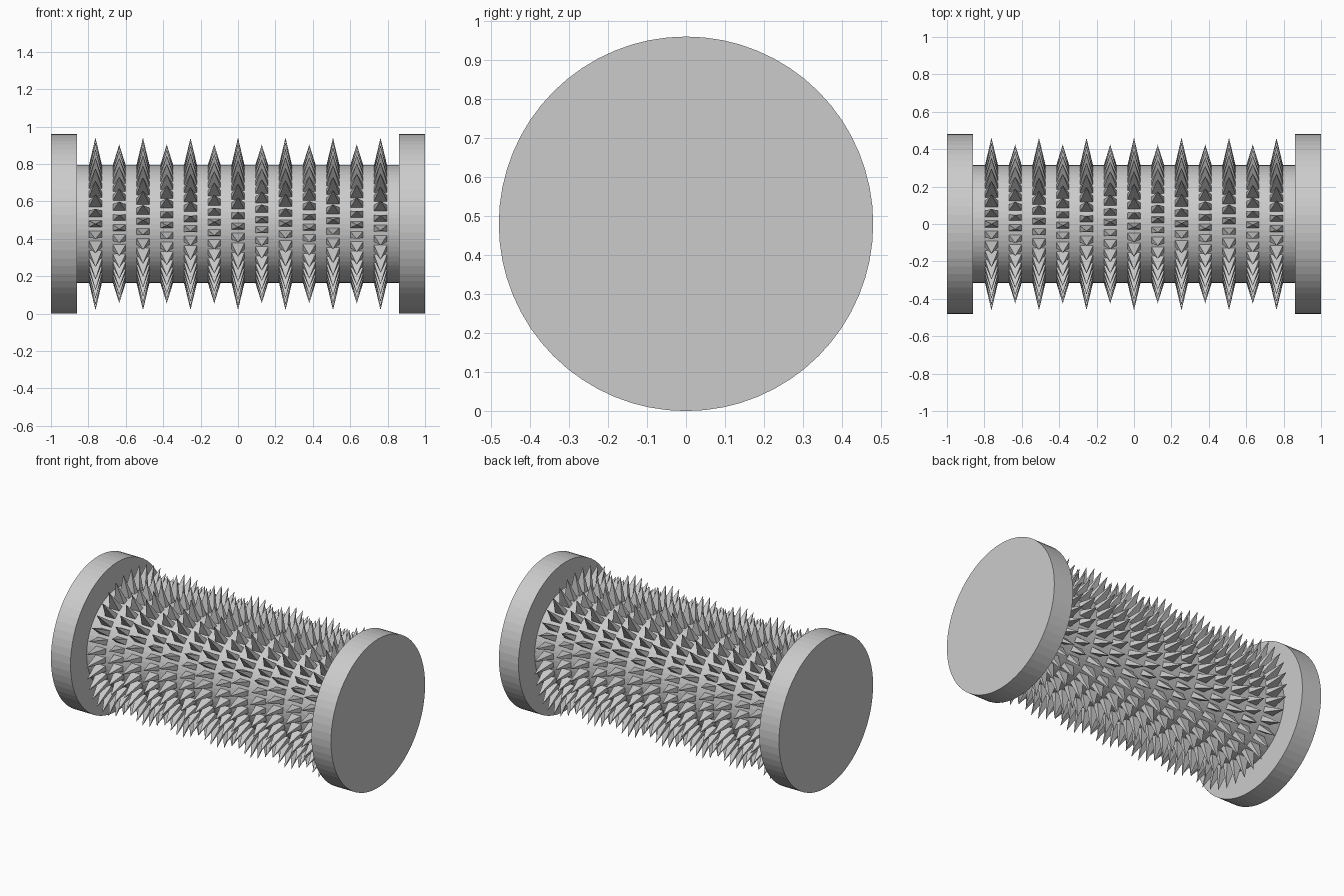
import bpy, bmesh, math
from mathutils import Matrix

if "Cube" in bpy.data.objects:
    bpy.data.objects.remove(bpy.data.objects["Cube"])

AXIS_Z = 0.48      # height of the roller axis
DRUM_R = 0.315
SIDES = 64
RINGS = 13
SPIKES = 36


def cylinder_x(name, x0, x1, radius):
    """Flat-shaded cylinder lying along x."""
    bm = bmesh.new()
    bmesh.ops.create_cone(bm, cap_ends=True, segments=SIDES,
                          radius1=radius, radius2=radius, depth=x1 - x0)
    bm.transform(Matrix.Translation(((x0 + x1) / 2, 0, AXIS_Z))
                 @ Matrix.Rotation(math.pi / 2, 4, 'Y'))
    return finish(name, bm)


def finish(name, bm):
    bmesh.ops.recalc_face_normals(bm, faces=bm.faces)
    mesh = bpy.data.meshes.new(name)
    bm.to_mesh(mesh)
    bm.free()
    obj = bpy.data.objects.new(name, mesh)
    bpy.context.collection.objects.link(obj)
    return obj


def add_spike(bm, x, angle, tip_r):
    """Four-sided spike, wide along the axis and thin around it."""
    base_r = DRUM_R - 0.006
    place = (Matrix.Translation((x, 0, AXIS_Z))
             @ Matrix.Rotation(angle, 4, 'X')
             @ Matrix.Translation((0, 0, base_r)))
    hx, hy = 0.036, 0.018
    base = [bm.verts.new(place @ Matrix.Translation((sx * hx, sy * hy, 0)).translation)
            for sx, sy in ((-1, -1), (1, -1), (1, 1), (-1, 1))]
    tip = bm.verts.new(place @ Matrix.Translation((0, 0, tip_r - base_r)).translation)
    bm.faces.new(base[::-1])
    for i in range(4):
        bm.faces.new((base[i], base[(i + 1) % 4], tip))


# Drum and end flanges
cylinder_x("drum", -0.87, 0.87, DRUM_R)
cylinder_x("left_flange", -1.0, -0.86, 0.48)
cylinder_x("right_flange", 0.86, 1.0, 0.48)

# Rings of spikes, alternating long and short
step = 2 * math.pi / SPIKES
for r in range(RINGS):
    bm = bmesh.new()
    x = (r - RINGS // 2) * 0.127
    tip_r = 0.462 if r % 2 == 0 else 0.425
    phase = (r * 0.37 % 1.0) * step
    for s in range(SPIKES):
        add_spike(bm, x, s * step + phase, tip_r)
    finish(f"spike_ring_{r + 1}", bm)
